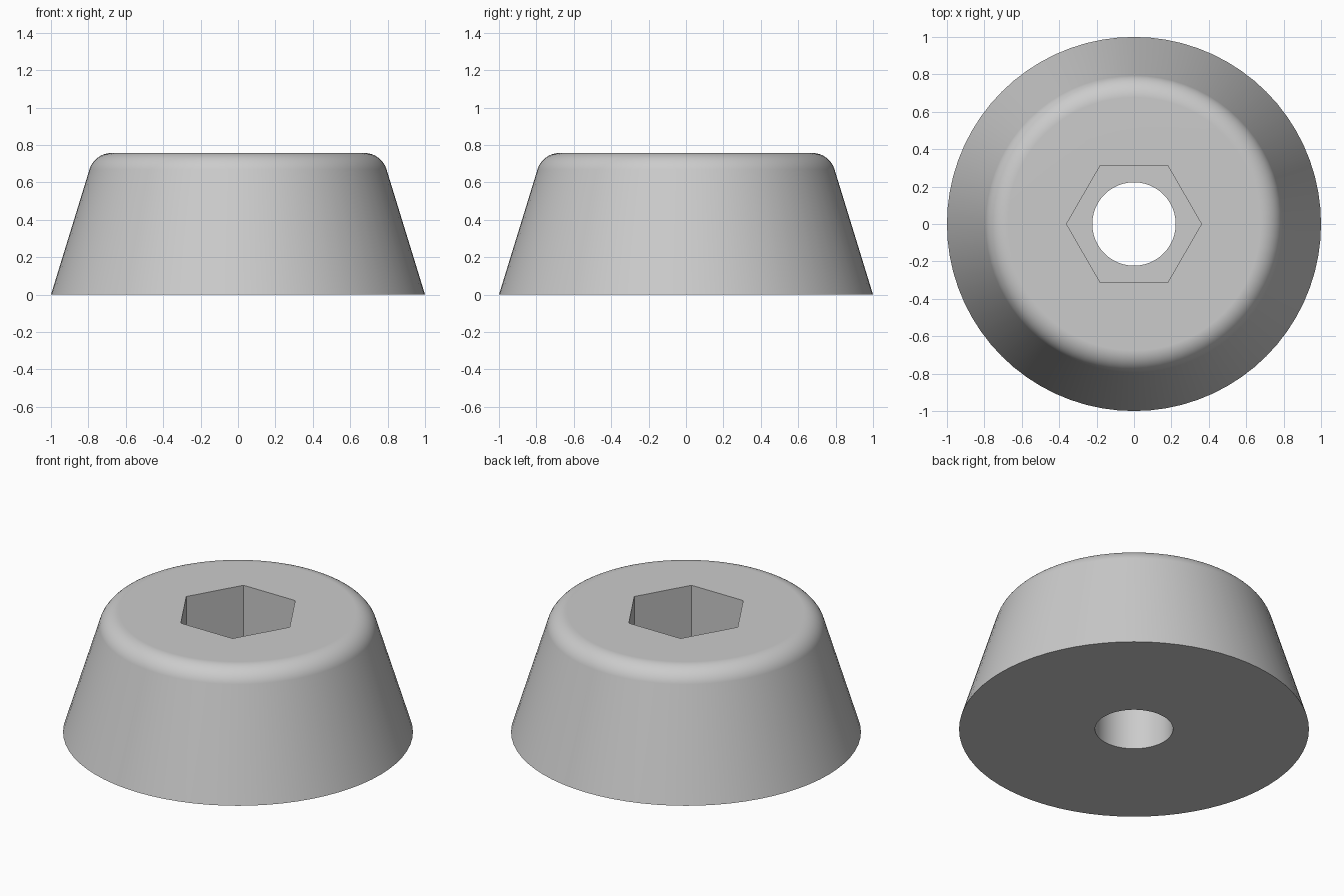
import bpy, bmesh, math

cube = bpy.data.objects.get("Cube")
if cube:
    bpy.data.objects.remove(cube, do_unlink=True)

SEGMENTS = 72            # multiple of 6, so hexagon corners fall on vertices
HEIGHT = 0.757
TAPER = math.radians(17.1)
FILLET = 0.123
HOLE_R = 0.223
HEX_APOTHEM = 0.3125
POCKET_FLOOR = 0.37


def circle(radius):
    return lambda a: radius


def hexagon(apothem):
    return lambda a: apothem / math.cos(a % (math.pi / 3) - math.pi / 6)


# Rounded shoulder, from the tapered side up to the flat top
edge_r = 1 - HEIGHT * math.tan(TAPER)
centre_r = edge_r - FILLET * math.tan((math.pi / 2 - TAPER) / 2)
shoulder = []
for i in range(11):
    t = TAPER + (math.pi / 2 - TAPER) * i / 10
    shoulder.append((circle(centre_r + FILLET * math.cos(t)),
                     HEIGHT - FILLET + FILLET * math.sin(t)))

# Closed section: base, side, shoulder, hexagonal pocket, through hole
section = [(circle(HOLE_R), 0), (circle(1), 0), *shoulder,
           (hexagon(HEX_APOTHEM), HEIGHT),
           (hexagon(HEX_APOTHEM), POCKET_FLOOR),
           (circle(HOLE_R), POCKET_FLOOR)]

bm = bmesh.new()
rings = []
for radius, z in section:
    ring = []
    for i in range(SEGMENTS):
        a = math.tau * i / SEGMENTS
        r = radius(a)
        ring.append(bm.verts.new((r * math.cos(a), r * math.sin(a), z)))
    rings.append(ring)
for k, low in enumerate(rings):
    high = rings[(k + 1) % len(rings)]
    for i in range(SEGMENTS):
        j = (i + 1) % SEGMENTS
        bm.faces.new((low[i], low[j], high[j], high[i]))
bmesh.ops.recalc_face_normals(bm, faces=bm.faces)

mesh = bpy.data.meshes.new("tapered_foot")
bm.to_mesh(mesh)
bm.free()
foot = bpy.data.objects.new("tapered_foot", mesh)
bpy.context.collection.objects.link(foot)

# Single grey material
grey = bpy.data.materials.new("plain_grey")
grey.use_nodes = True
colour = (0.6, 0.6, 0.6, 1)
grey.diffuse_color = colour
grey.node_tree.nodes["Principled BSDF"].inputs["Base Color"].default_value = colour
mesh.materials.append(grey)

# Smooth side and shoulder, crisp pocket and hole edges, flat top
bpy.ops.object.select_all(action="DESELECT")
foot.select_set(True)
bpy.context.view_layer.objects.active = foot
bpy.ops.object.shade_smooth_by_angle(angle=math.radians(30))
weighted = foot.modifiers.new("flat_top_normals", "WEIGHTED_NORMAL")
weighted.keep_sharp = True
